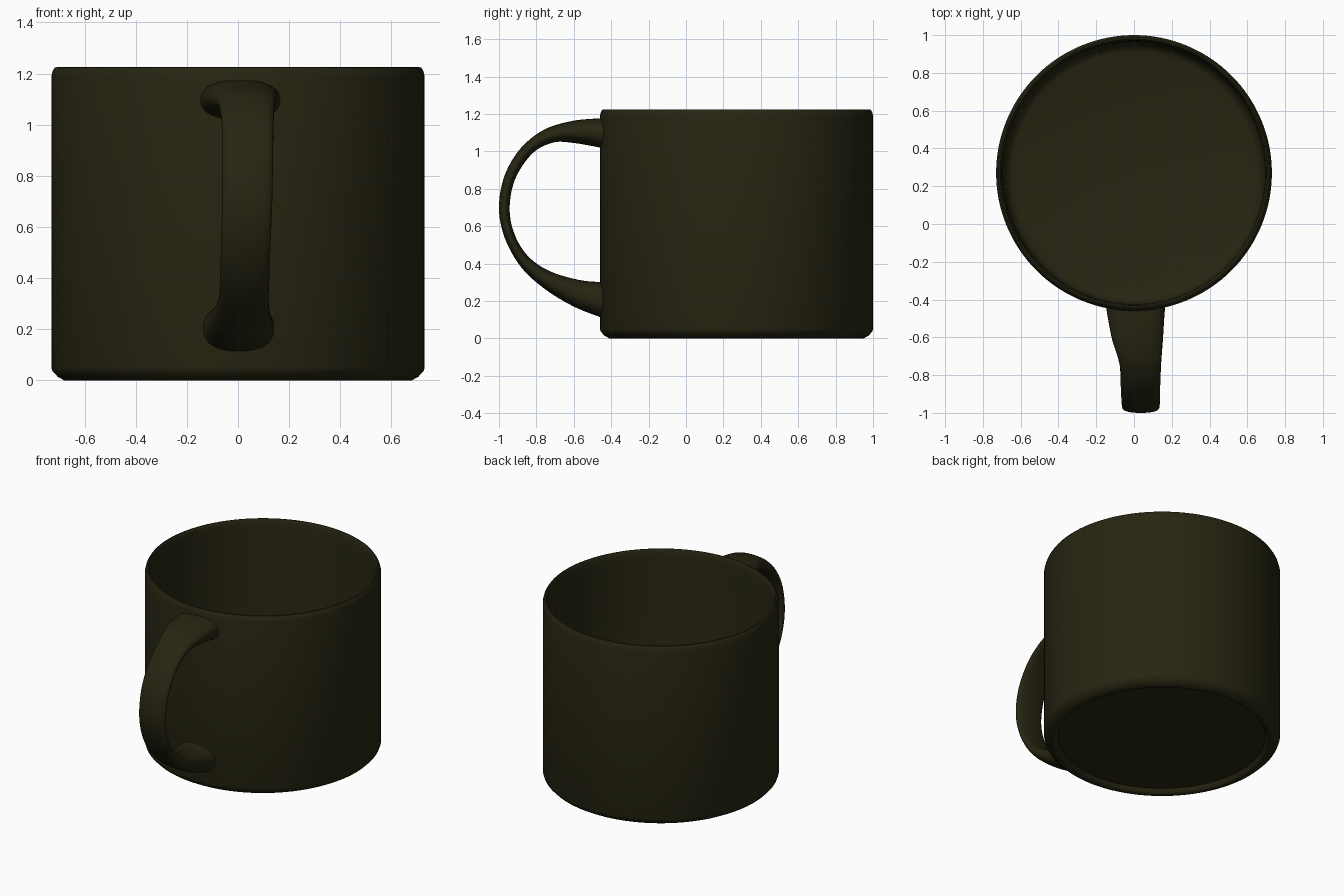
import bpy, bmesh, math
from mathutils import Vector

if "Cube" in bpy.data.objects:
    bpy.data.objects.remove(bpy.data.objects["Cube"])

olive = bpy.data.materials.new("dark olive glaze")
olive.diffuse_color = (0.020, 0.0182, 0.0058, 1)
olive.use_nodes = True
olive.node_tree.nodes["Principled BSDF"].inputs["Base Color"].default_value = olive.diffuse_color
CY = 0.27  # body axis


def finish(name, bm, angle):
    bmesh.ops.recalc_face_normals(bm, faces=bm.faces)
    me = bpy.data.meshes.new(name)
    bm.to_mesh(me)
    bm.free()
    me.materials.append(olive)
    ob = bpy.data.objects.new(name, me)
    bpy.context.collection.objects.link(ob)
    bpy.ops.object.select_all(action='DESELECT')
    ob.select_set(True)
    bpy.context.view_layer.objects.active = ob
    bpy.ops.object.shade_smooth_by_angle(angle=math.radians(angle))
    return ob


def loft(bm, rings):
    # bridge successive closed rings of points and cap both ends
    vs = [[bm.verts.new(p) for p in r] for r in rings]
    n = len(vs[0])
    for a, b in zip(vs, vs[1:]):
        for i in range(n):
            j = (i + 1) % n
            bm.faces.new((a[i], a[j], b[j], b[i]))
    bm.faces.new(vs[0])
    bm.faces.new(vs[-1])


# Cup body: lathed from the recessed base, up the outside, over the lip, to the inner floor
profile = [(0.64, 0.03), (0.65, 0.008), (0.66, 0), (0.68, 0), (0.705, 0.014), (0.725, 0.035),
           (0.73, 0.05), (0.73, 1.19), (0.725, 1.21), (0.717, 1.223), (0.709, 1.225),
           (0.703, 1.216), (0.70, 1.20), (0.695, 1.15), (0.693, 0.16), (0.685, 0.12),
           (0.665, 0.092), (0.64, 0.08)]
N = 128
bm = bmesh.new()
loft(bm, [[(r * math.cos(2 * math.pi * i / N), CY + r * math.sin(2 * math.pi * i / N), z)
           for i in range(N)] for r, z in profile])
finish("cup_body", bm, 40)

# Handle stations: outer y, outer z, inner y, inner z, left x, right x
stations = [(-.435, 1.175, -.435, 1.015, -.148, .165),
            (-.50, 1.174, -.50, 1.028, -.138, .160),
            (-.62, 1.160, -.61, 1.046, -.115, .153),
            (-.76, 1.115, -.71, 1.047, -.078, .144),
            (-.885, 1.015, -.82, .990, -.064, .139),
            (-.97, .870, -.912, .855, -.062, .137),
            (-1.0, .700, -.943, .700, -.062, .134),
            (-.97, .540, -.918, .560, -.066, .128),
            (-.885, .385, -.845, .440, -.070, .123),
            (-.76, .268, -.73, .360, -.076, .120),
            (-.60, .170, -.57, .312, -.108, .128),
            (-.435, .105, -.435, .300, -.138, .142)]


def spline(k, t):
    # Catmull-Rom between station k and k + 1
    last = len(stations) - 1
    pts = [stations[min(max(k + d, 0), last)] for d in (-1, 0, 1, 2)]
    return [0.5 * (2 * b + (c - a) * t + (2 * a - 5 * b + 4 * c - d) * t * t
                   + (3 * b - a - 3 * c + d) * t ** 3) for a, b, c, d in zip(*pts)]


def section(s):
    # slightly squared oval spanning outer to inner and left to right
    outer, inner = Vector((0, s[0], s[1])), Vector((0, s[2], s[3]))
    mid, half = (outer + inner) / 2, (outer - inner) / 2
    ring = []
    for i in range(32):
        a = 2 * math.pi * i / 32
        c, d = (math.copysign(abs(f) ** 0.85, f) for f in (math.cos(a), math.sin(a)))
        ring.append(mid + half * d + Vector(((s[4] + s[5]) / 2 + c * (s[5] - s[4]) / 2, 0, 0)))
    return ring


STEPS = 6
bm = bmesh.new()
rings = [section(spline(k, j / STEPS)) for k in range(len(stations) - 1) for j in range(STEPS)]
rings.append(section(stations[-1]))
loft(bm, rings)
finish("handle", bm, 60)
